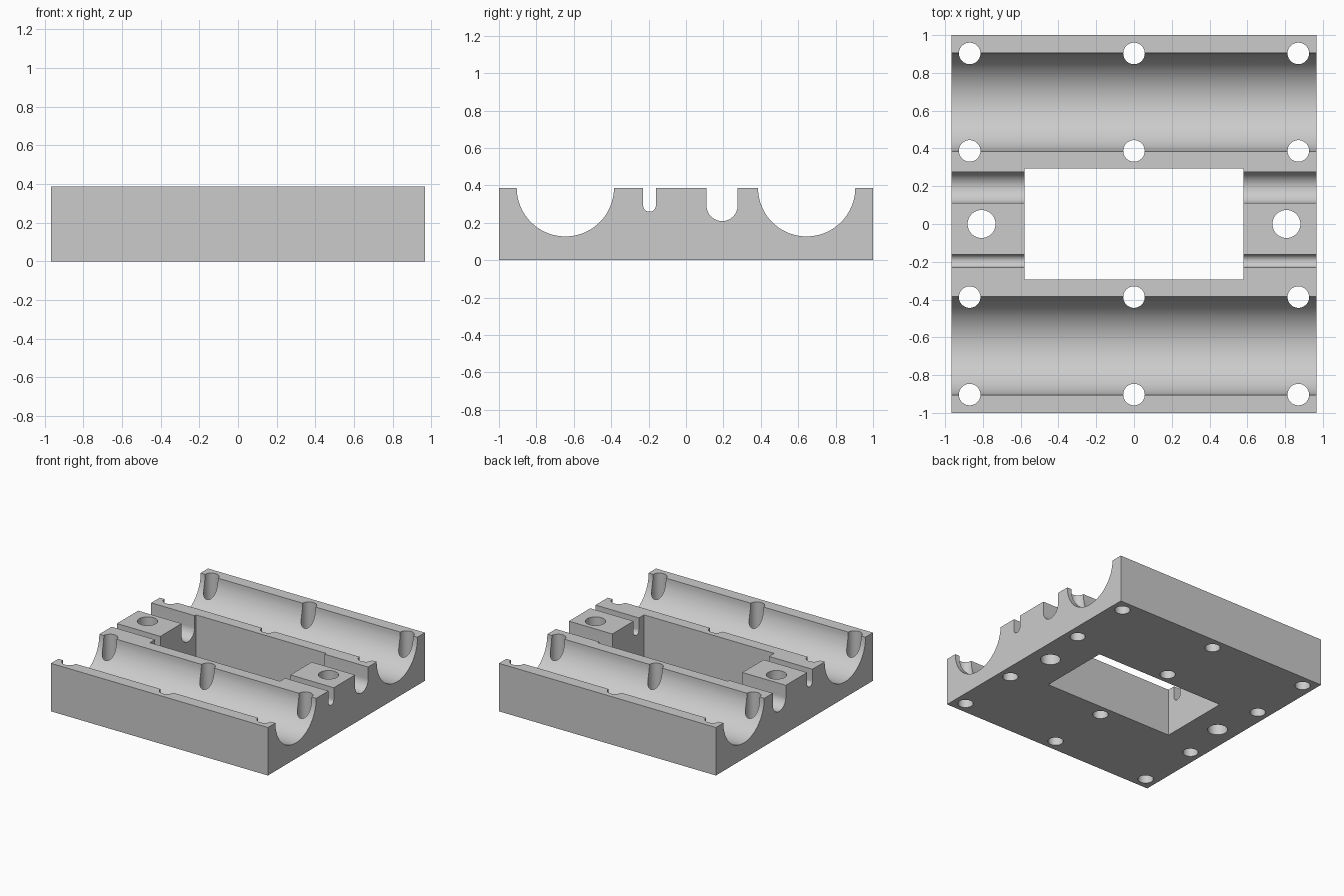
import bpy
import bmesh
from math import cos, sin, pi, radians
from mathutils import Matrix

cube = bpy.data.objects.get("Cube")
if cube:
    bpy.data.objects.remove(cube, do_unlink=True)

HALF_X, HALF_Y, TOP = 0.967, 1.0, 0.387

grey = bpy.data.materials.new("light grey")
grey.use_nodes = True
colour = (0.6, 0.6, 0.6, 1)
grey.diffuse_color = colour
grey.node_tree.nodes["Principled BSDF"].inputs["Base Color"].default_value = colour


def make_object(name, bm):
    bmesh.ops.recalc_face_normals(bm, faces=bm.faces)
    mesh = bpy.data.meshes.new(name)
    bm.to_mesh(mesh)
    bm.free()
    mesh.materials.append(grey)
    obj = bpy.data.objects.new(name, mesh)
    bpy.context.collection.objects.link(obj)
    return obj


def groove(y, radius, depth, steps):
    """Round-bottomed channel: straight walls down to a half circle."""
    centre = TOP - depth + radius
    arc = [(y - radius * cos(pi * i / steps), centre - radius * sin(pi * i / steps))
           for i in range(steps + 1)]
    if centre < TOP - 0.001:
        arc = [(y - radius, TOP)] + arc + [(y + radius, TOP)]
    return arc


# Block: side profile with rod, wire and belt grooves, extruded across
profile = [(-HALF_Y, 0), (-HALF_Y, TOP)]
profile += groove(-0.645, 0.26, 0.26, 48)
profile += groove(-0.195, 0.034, 0.128, 24)
profile += groove(0.193, 0.083, 0.178, 32)
profile += groove(0.645, 0.26, 0.26, 48)
profile += [(HALF_Y, TOP), (HALF_Y, 0)]

bm = bmesh.new()
end = bm.faces.new([bm.verts.new((-HALF_X, y, z)) for y, z in profile])
side = bmesh.ops.extrude_face_region(bm, geom=[end])
moved = [v for v in side["geom"] if isinstance(v, bmesh.types.BMVert)]
bmesh.ops.translate(bm, verts=moved, vec=(2 * HALF_X, 0, 0))
block = make_object("bearing_block", bm)

# Cutter: central window and all through holes
bm = bmesh.new()
bmesh.ops.create_cube(bm, size=1, matrix=Matrix.Diagonal((1.16, 0.588, 2, 1)))
holes = [(x, y, 0.057) for x in (-0.87, 0, 0.87)
         for y in (-0.903, -0.387, 0.387, 0.903)]
holes += [(x, 0, 0.074) for x in (-0.807, 0.807)]
for x, y, r in holes:
    bmesh.ops.create_cone(bm, cap_ends=True, segments=48, radius1=r, radius2=r,
                          depth=2, matrix=Matrix.Translation((x, y, 0)))
cutter = make_object("hole_cutter", bm)
cutter.hide_render = True

cut = block.modifiers.new("holes", 'BOOLEAN')
cut.operation = 'DIFFERENCE'
cut.solver = 'EXACT'
cut.object = cutter

# Apply the cut, then shade the curved walls smooth
bpy.ops.object.select_all(action='DESELECT')
block.select_set(True)
bpy.context.view_layer.objects.active = block
bpy.ops.object.modifier_apply(modifier=cut.name)
bpy.data.objects.remove(cutter, do_unlink=True)
bpy.ops.object.shade_smooth_by_angle(angle=radians(25))
